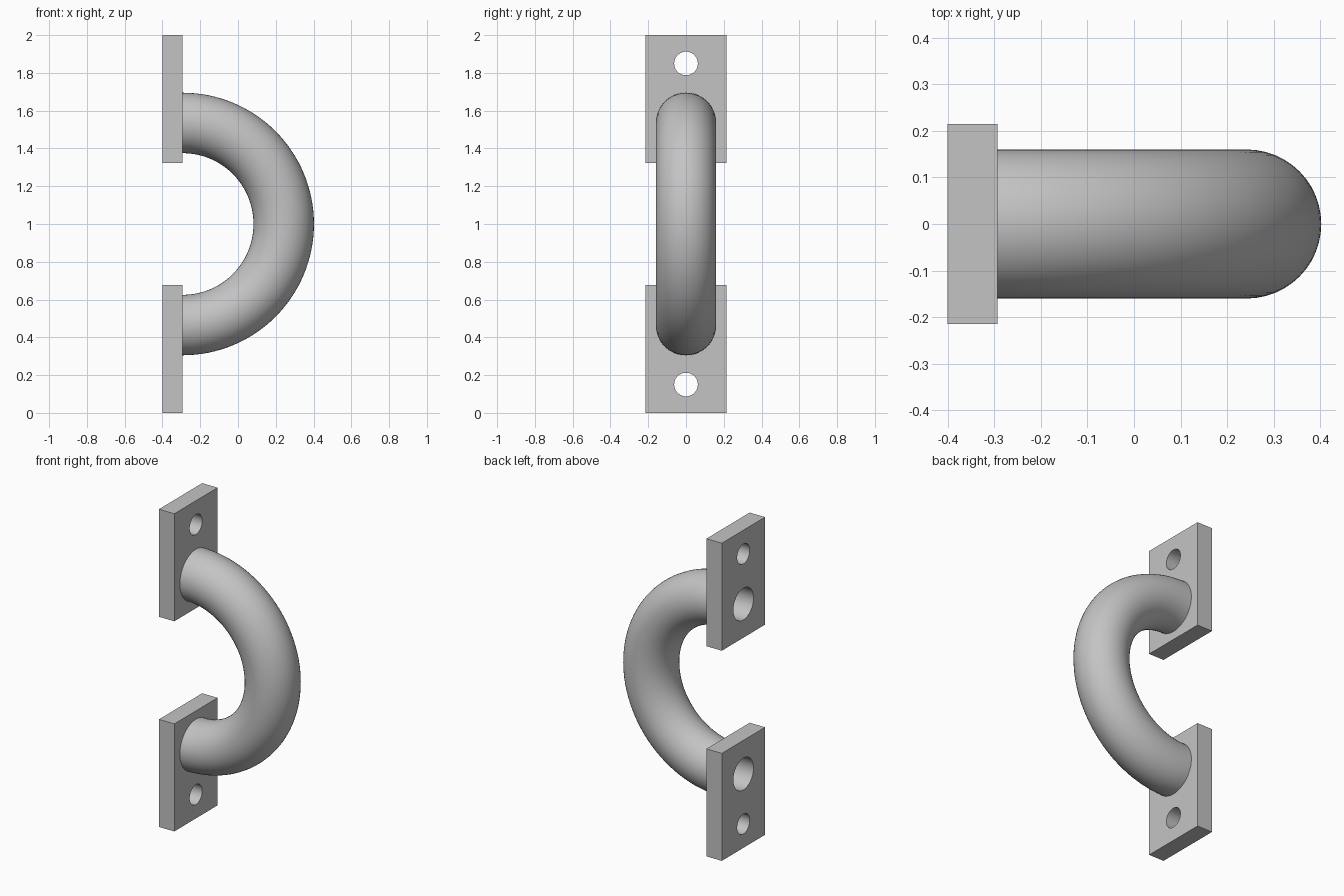
import bpy, bmesh, math

if "Cube" in bpy.data.objects:
    bpy.data.objects.remove(bpy.data.objects["Cube"])

BACK, FACE = -0.40, -0.293     # plate back and front in x
BEND, TUBE, BORE = 0.535, 0.16, 0.10
MID = 1.0                      # height of the bend centre

steel = bpy.data.materials.new("grey_steel")
steel.use_nodes = True
grey = (0.55, 0.55, 0.55, 1)
steel.diffuse_color = grey
steel.node_tree.nodes["Principled BSDF"].inputs["Base Color"].default_value = grey


def finish(obj):
    obj.data.materials.clear()
    obj.data.materials.append(steel)
    bpy.ops.object.select_all(action="DESELECT")
    obj.select_set(True)
    bpy.context.view_layer.objects.active = obj
    bpy.ops.object.shade_smooth_by_angle(angle=math.radians(30))


def drill(obj, z, radius):
    """Bore a round hole through a plate along x."""
    bpy.ops.mesh.primitive_cylinder_add(vertices=48, radius=radius, depth=0.5,
                                        location=((BACK + FACE) / 2, 0, z),
                                        rotation=(0, math.pi / 2, 0))
    cutter = bpy.context.object
    cutter.hide_render = True
    mod = obj.modifiers.new("hole", "BOOLEAN")
    mod.operation = "DIFFERENCE"
    mod.solver = "EXACT"
    mod.object = cutter
    bpy.context.view_layer.objects.active = obj
    bpy.ops.object.modifier_apply(modifier=mod.name)
    bpy.data.objects.remove(cutter)


# Mounting plates, mirrored about the bend centre
for name, side in (("upper_plate", 1), ("lower_plate", -1)):
    bpy.ops.mesh.primitive_cube_add(
        size=1, location=((BACK + FACE) / 2, 0, MID + side * 0.6615))
    plate = bpy.context.object
    plate.name = name
    plate.scale = (FACE - BACK, 0.43, 0.677)
    bpy.ops.object.transform_apply(location=True, rotation=False, scale=True)
    drill(plate, MID + side * 0.85, 0.0625)   # screw hole
    drill(plate, MID + side * BEND, BORE)     # bore into the tube
    finish(plate)

# Hollow half-circle grip
STEPS, SIDES = 64, 48
bm = bmesh.new()


def wall(radius):
    rings = []
    for i in range(STEPS + 1):
        a = math.pi * (i / STEPS - 0.5)
        ring = []
        for j in range(SIDES):
            b = math.tau * j / SIDES
            r = BEND + radius * math.cos(b)
            ring.append(bm.verts.new((FACE + r * math.cos(a), radius * math.sin(b),
                                      MID + r * math.sin(a))))
        rings.append(ring)
    return rings


def bridge(first, second):
    for j in range(SIDES):
        k = (j + 1) % SIDES
        bm.faces.new((first[j], first[k], second[k], second[j]))


outer, inner = wall(TUBE), wall(BORE)
for rings in (outer, inner):
    for i in range(STEPS):
        bridge(rings[i], rings[i + 1])
for end in (0, -1):
    bridge(outer[end], inner[end])
bmesh.ops.recalc_face_normals(bm, faces=bm.faces)
mesh = bpy.data.meshes.new("grip_tube")
bm.to_mesh(mesh)
bm.free()
grip = bpy.data.objects.new("grip_tube", mesh)
bpy.context.collection.objects.link(grip)
finish(grip)
